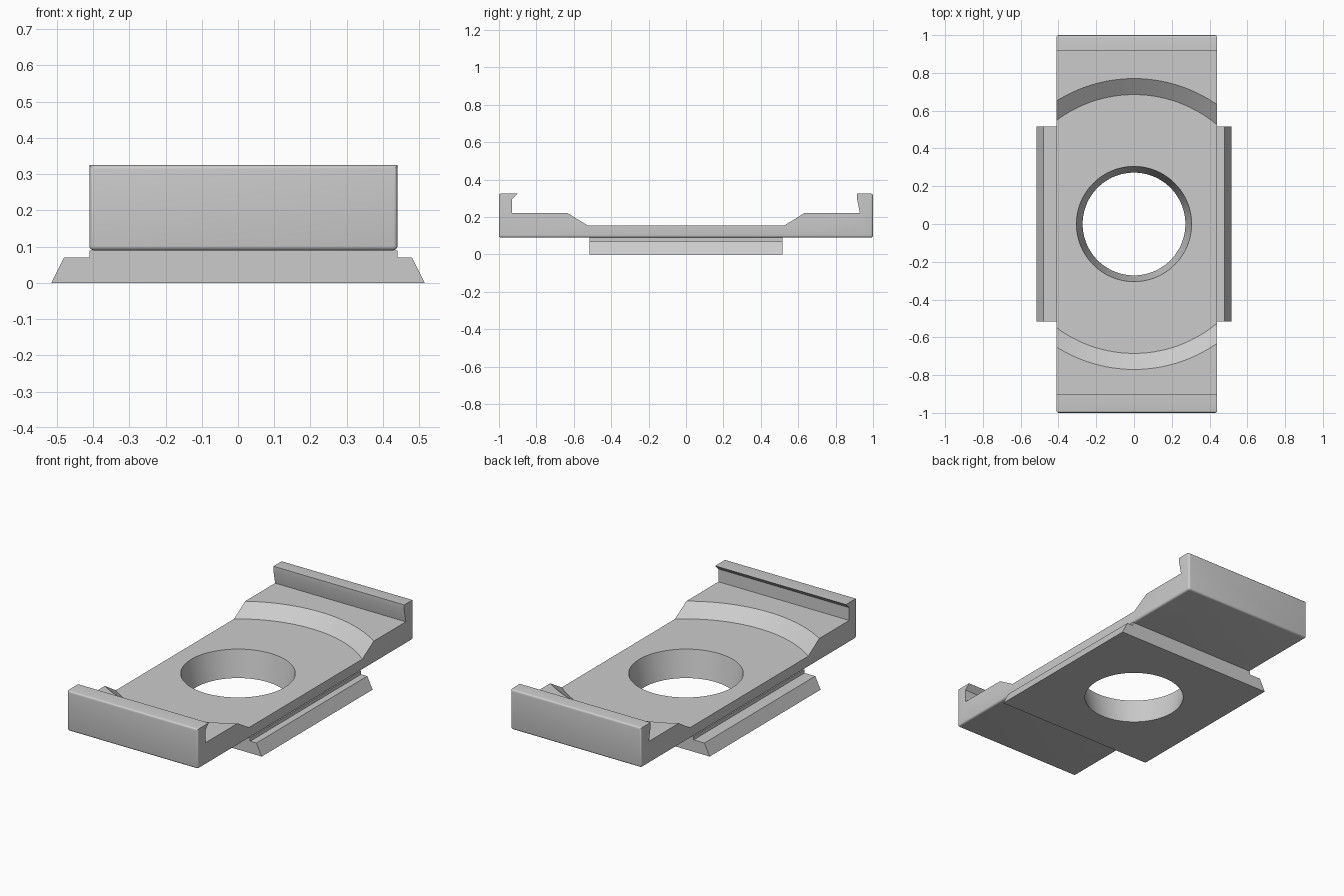
import bpy, bmesh
from math import radians
from mathutils import Vector

cube = bpy.data.objects.get("Cube")
if cube:
    bpy.data.objects.remove(cube, do_unlink=True)

grey = bpy.data.materials.new("plain_grey")
grey.use_nodes = True
colour = (0.6, 0.6, 0.6, 1)
grey.diffuse_color = colour
grey.node_tree.nodes["Principled BSDF"].inputs["Base Color"].default_value = colour


def add_object(name, bm):
    bmesh.ops.recalc_face_normals(bm, faces=bm.faces)
    mesh = bpy.data.meshes.new(name)
    bm.to_mesh(mesh)
    bm.free()
    mesh.materials.append(grey)
    obj = bpy.data.objects.new(name, mesh)
    bpy.context.collection.objects.link(obj)
    return obj


def extrude(points, offset):
    bm = bmesh.new()
    face = bm.faces.new([bm.verts.new(p) for p in points])
    new = bmesh.ops.extrude_face_region(bm, geom=[face])["geom"]
    verts = [v for v in new if isinstance(v, bmesh.types.BMVert)]
    bmesh.ops.translate(bm, verts=verts, vec=Vector(offset))
    return bm


def cone_cutter(name, r_low, r_high, z_low, z_high, grow):
    # Frustum through the two given rings, continued by grow (below, above)
    slope = (r_high - r_low) / (z_high - z_low)
    z0, z1 = z_low - grow[0], z_high + grow[1]
    bm = bmesh.new()
    bmesh.ops.create_cone(bm, cap_ends=True, segments=128, depth=z1 - z0,
                          radius1=r_low - slope * grow[0],
                          radius2=r_high + slope * grow[1])
    bmesh.ops.translate(bm, verts=bm.verts, vec=(0, 0, (z0 + z1) / 2))
    obj = add_object(name, bm)
    obj.hide_render = True
    obj.hide_set(True)
    return obj


def cut(obj, cutter):
    mod = obj.modifiers.new(cutter.name, "BOOLEAN")
    mod.operation = "DIFFERENCE"
    mod.solver = "EXACT"
    mod.object = cutter


LEFT, RIGHT = 0.44, -0.41

# Clip plate: side profile with an overhanging lip at each end
profile = [(-1, 0.09), (1, 0.09), (1, 0.325), (0.915, 0.325), (0.915, 0.295),
           (0.93, 0.22), (-0.93, 0.22), (-0.93, 0.295), (-0.9, 0.325), (-1, 0.325)]
bm = extrude([(RIGHT, y, z) for y, z in profile], (LEFT - RIGHT, 0, 0))
ends = [e for e in bm.edges if all(abs(v.co.y) > 0.99 for v in e.verts)]
bmesh.ops.bevel(bm, geom=ends, offset=0.012, segments=4, profile=0.5, affect="EDGES")
plate = add_object("clip_plate", bm)

# Dovetail base: flared foot with a short neck under the plate
foot = [(-0.515, 0), (0.515, 0), (0.48, 0.07), (LEFT, 0.07), (LEFT, 0.09),
        (RIGHT, 0.09), (RIGHT, 0.07), (-0.48, 0.07)]
base = add_object("dovetail_base", extrude([(x, -0.515, z) for x, z in foot], (0, 1.03, 0)))

# Round dish in the plate and tapered hole through both parts
dish = cone_cutter("dish_cutter", 0.685, 0.77, 0.155, 0.22, (0, 0.02))
hole = cone_cutter("hole_cutter", 0.272, 0.305, 0, 0.155, (0.05, 0.05))
cut(plate, dish)
cut(plate, hole)
cut(base, hole)

# Apply the cuts and keep crisp edges
for obj in (plate, base):
    bpy.ops.object.select_all(action="DESELECT")
    obj.select_set(True)
    bpy.context.view_layer.objects.active = obj
    for mod in list(obj.modifiers):
        bpy.ops.object.modifier_apply(modifier=mod.name)
    bpy.ops.object.shade_smooth_by_angle(angle=radians(25))
for cutter in (dish, hole):
    bpy.data.objects.remove(cutter, do_unlink=True)
